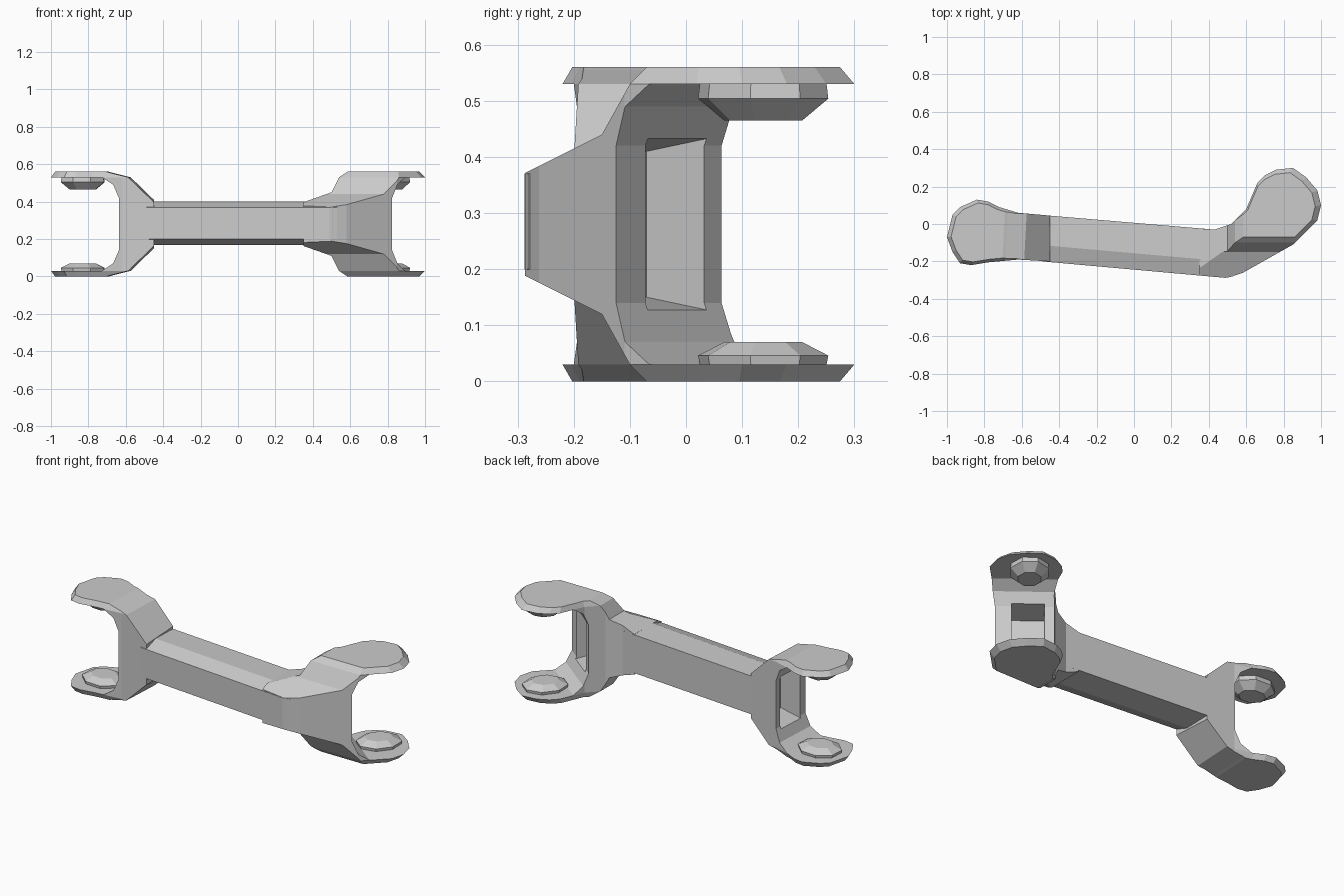
import bpy, bmesh, math
from mathutils import Vector, Matrix

cube = bpy.data.objects.get("Cube")
if cube:
    bpy.data.objects.remove(cube)

HEIGHT = 0.56

grey = bpy.data.materials.new("light grey")
grey.use_nodes = True
grey.diffuse_color = (0.6, 0.6, 0.6, 1)
grey.node_tree.nodes["Principled BSDF"].inputs["Base Color"].default_value = (0.6, 0.6, 0.6, 1)


def loft(name, rings):
    """Closed solid through rings that share one point count."""
    bm = bmesh.new()
    loops = [[bm.verts.new(p) for p in ring] for ring in rings]
    n = len(loops[0])
    for a, b in zip(loops, loops[1:]):
        for i in range(n):
            j = (i + 1) % n
            bm.faces.new((a[i], a[j], b[j], b[i]))
    bm.faces.new(loops[0])
    bm.faces.new(loops[-1])
    bmesh.ops.recalc_face_normals(bm, faces=bm.faces)
    mesh = bpy.data.meshes.new(name)
    bm.to_mesh(mesh)
    bm.free()
    mesh.materials.append(grey)
    obj = bpy.data.objects.new(name, mesh)
    bpy.context.collection.objects.link(obj)
    return obj


def profile_prism(name, profile, origin, angle, half_width):
    """Side profile of (along, z) points, extruded sideways."""
    frame = Matrix.Translation((*origin, 0)) @ Matrix.Rotation(math.radians(angle), 4, 'Z')
    return loft(name, [[frame @ Vector((u, w, z)) for u, z in profile]
                       for w in (-half_width, half_width)])


def mirrored(upper):
    """Closes an upper profile with its reflection about mid height."""
    return upper + [(u, HEIGHT - z) for u, z in reversed(upper)]


def boolean(obj, cutter, operation):
    mod = obj.modifiers.new("cut", 'BOOLEAN')
    mod.object, mod.operation, mod.solver = cutter, operation, 'EXACT'
    deps = bpy.context.evaluated_depsgraph_get()
    mesh = bpy.data.meshes.new_from_object(obj.evaluated_get(deps))
    obj.modifiers.clear()
    obj.data = mesh
    bpy.data.objects.remove(cutter)


def plan_solid(name, plan):
    """Plan outline raised to full height with chamfered outer edges."""
    centre = sum((Vector(p) for p in plan), Vector((0, 0))) / len(plan)
    rings = []
    for z, scale in ((0, 0.9), (0.03, 1), (0.53, 1), (HEIGHT, 0.9)):
        rings.append([(*(centre + (Vector(p) - centre) * scale), z) for p in plan])
    return loft(name, rings)


def pad(name, origin, angle, z, height):
    """Faceted bearing pad on the inside of a fork plate."""
    frame = Matrix.Translation((*origin, 0)) @ Matrix.Rotation(math.radians(angle), 4, 'Z')
    rings = []
    for k, r in ((-0.2, 0.12), (0.4, 0.125), (1, 0.075)):
        rings.append([frame @ Vector((0.2 + r * math.cos(t), 0.85 * r * math.sin(t), z + k * height))
                      for t in (math.tau * (i + 0.5) / 8 for i in range(8))])
    loft(name, rings)


# Opening between the two plates, and the hollow in the web behind it
OPENING = mirrored([(0, 0.42), (0.03, 0.49), (0.09, 0.53), (0.6, 0.53)])
POCKET = mirrored([(-0.13, 0.41), (0.05, 0.44)])


def fork(side, plan, ramps, origin, angle):
    body = plan_solid(side + "_fork", plan)
    for ramp, ramp_origin, ramp_angle in ramps:
        boolean(body, profile_prism("ramp", mirrored(ramp), ramp_origin, ramp_angle, 2), 'INTERSECT')
    boolean(body, profile_prism("opening", OPENING, origin, angle, 0.4), 'DIFFERENCE')
    boolean(body, profile_prism("pocket", POCKET, origin, angle, 0.085), 'DIFFERENCE')
    pad(side + "_upper_pad", origin, angle, 0.53, -0.065)
    pad(side + "_lower_pad", origin, angle, 0.03, 0.04)


# Straight fork on the -x end
fork("right",
     [(-0.45, 0.045), (-0.62, 0.06), (-0.72, 0.09), (-0.78, 0.12), (-0.84, 0.13), (-0.93, 0.09),
      (-0.97, 0.05), (-1, -0.07), (-0.97, -0.15), (-0.93, -0.21), (-0.87, -0.22),
      (-0.78, -0.205), (-0.62, -0.19), (-0.45, -0.2)],
     [([(-0.2, 0.385), (-0.05, 0.53), (0.05, 0.555), (0.1, 0.57), (0.5, 0.57)], (-0.63, -0.06), 177)],
     (-0.63, -0.06), 177)

# Angled fork on the +x end
fork("left",
     [(0.35, -0.024), (0.43, -0.03), (0.52, 0), (0.6, 0.08), (0.66, 0.22), (0.7, 0.26), (0.76, 0.29),
      (0.85, 0.3), (0.92, 0.25), (0.98, 0.18), (1, 0.1), (0.98, 0.02), (0.85, -0.11),
      (0.58, -0.262), (0.5, -0.287), (0.35, -0.274)],
     [([(-0.3, 0.365), (-0.15, 0.44), (-0.1, 0.53), (-0.06, 0.57), (0.5, 0.57)], (0, 0), 90),
      ([(0.33, 0.39), (0.5, 0.45), (0.54, 0.53), (0.6, 0.57), (1.1, 0.57)], (0, 0), 0)],
     (0.69, -0.02), 52)

# Beam between the forks, with a chamfered front
SECTION = [(0, 0.2), (0, 0.37), (0.35, 0.4), (1, 0.395), (1, 0.172), (0.35, 0.168)]
stations = [((-0.49, -0.2), (-0.49, 0.048)), ((0.49, -0.288), (0.43, -0.03)), ((0.53, -0.28), (0.5, -0.01))]
loft("beam", [[(*Vector(front).lerp(Vector(back), t), z) for t, z in SECTION]
              for front, back in stations])
